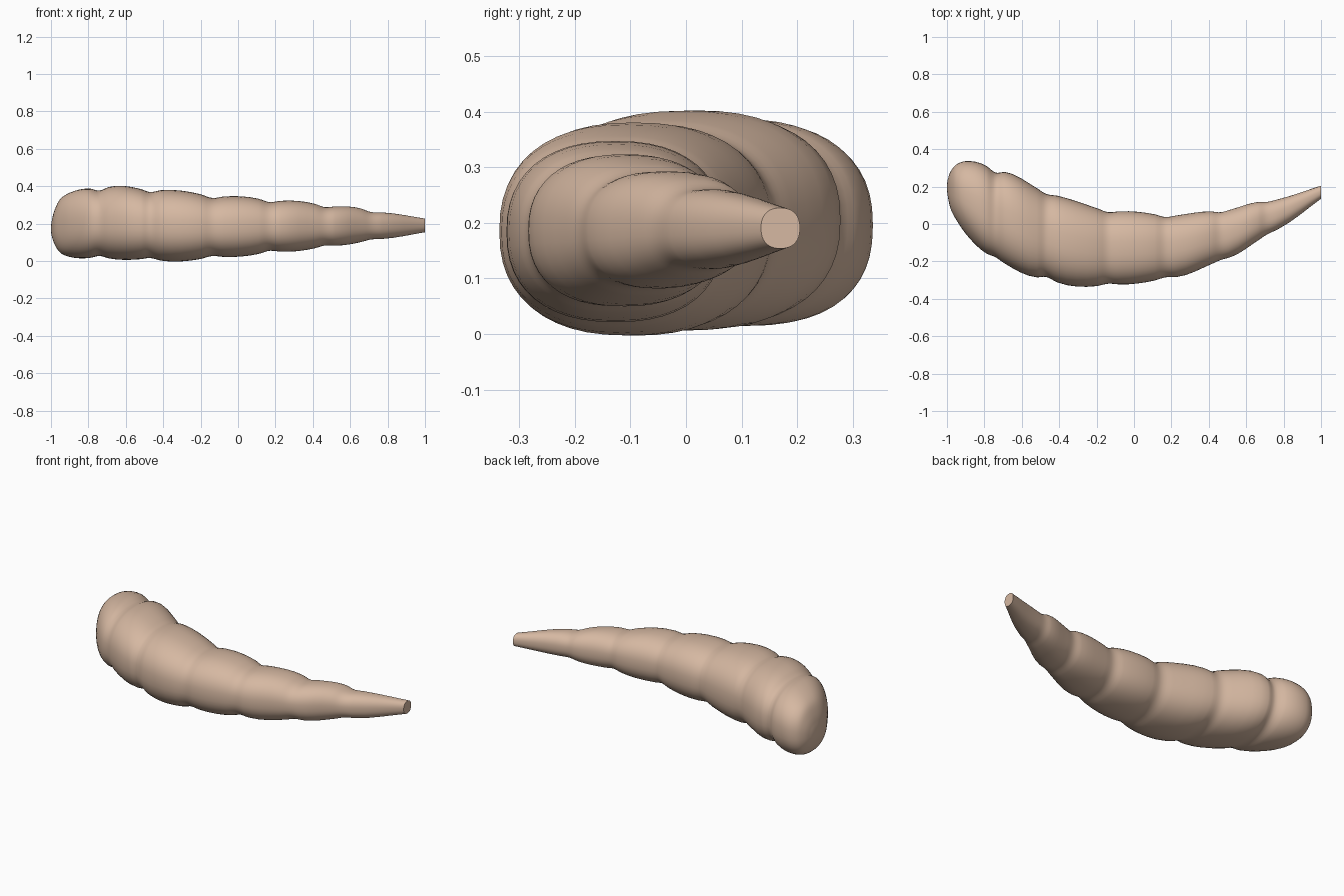
import bpy, bmesh, math
from mathutils import Vector

if "Cube" in bpy.data.objects:
    bpy.data.objects.remove(bpy.data.objects["Cube"])

# Upright slices along the body: x, y min, y max, z min, z max (grooves are the narrow slices)
SLICES = [
    (-0.998, 0.160, 0.230, 0.140, 0.205),
    (-0.980, 0.080, 0.282, 0.088, 0.275),
    (-0.950, 0.022, 0.318, 0.044, 0.332),
    (-0.900, -0.052, 0.336, 0.022, 0.365),
    (-0.790, -0.157, 0.311, 0.017, 0.387),
    (-0.740, -0.178, 0.275, 0.027, 0.377),
    (-0.690, -0.212, 0.278, 0.014, 0.396),
    (-0.520, -0.285, 0.192, 0.010, 0.385),
    (-0.470, -0.283, 0.161, 0.016, 0.369),
    (-0.410, -0.312, 0.151, 0.002, 0.379),
    (-0.200, -0.332, 0.085, 0.011, 0.357),
    (-0.135, -0.319, 0.063, 0.027, 0.337),
    (-0.075, -0.323, 0.068, 0.022, 0.345),
    (0.110, -0.302, 0.052, 0.038, 0.333),
    (0.170, -0.285, 0.037, 0.055, 0.315),
    (0.230, -0.283, 0.046, 0.050, 0.322),
    (0.410, -0.216, 0.067, 0.068, 0.306),
    (0.465, -0.192, 0.063, 0.083, 0.288),
    (0.520, -0.176, 0.078, 0.082, 0.292),
    (0.660, -0.090, 0.117, 0.102, 0.280),
    (0.710, -0.057, 0.118, 0.115, 0.262),
    (0.770, -0.028, 0.132, 0.118, 0.260),
    (1.000, 0.135, 0.205, 0.154, 0.227),
]
SIDES, STEPS, POWER = 48, 4, 2.35


def smooth_rows(rows, steps):
    """Cubic interpolation of the slices, spaced by chord length."""
    p = [Vector(r) for r in rows]
    t = [0.0]
    for a, b in zip(p, p[1:]):
        t.append(t[-1] + (b - a).length)
    n = len(p)
    tan = []
    for i in range(n):
        if i in (0, n - 1):
            j = min(i, n - 2)
            tan.append((p[j + 1] - p[j]) / (t[j + 1] - t[j]))
        else:
            h0, h1 = t[i] - t[i - 1], t[i + 1] - t[i]
            tan.append(((p[i] - p[i - 1]) / h0 * h1 + (p[i + 1] - p[i]) / h1 * h0) / (h0 + h1))
    out = []
    for i in range(n - 1):
        h = t[i + 1] - t[i]
        for k in range(steps):
            s = k / steps
            out.append(p[i] * (2*s**3 - 3*s**2 + 1) + tan[i] * (h * (s**3 - 2*s**2 + s))
                       + p[i + 1] * (3*s**2 - 2*s**3) + tan[i + 1] * (h * (s**3 - s**2)))
    out.append(p[-1])
    return out


def rounded(v):
    return math.copysign(abs(v) ** (2 / POWER), v)


# Segmented curved body
bm = bmesh.new()
rings = []
for x, y0, y1, z0, z1 in smooth_rows(SLICES, STEPS):
    ring = []
    for k in range(SIDES):
        a = math.tau * k / SIDES
        ring.append(bm.verts.new((x, (y0 + y1) / 2 + (y1 - y0) / 2 * rounded(math.cos(a)),
                                  (z0 + z1) / 2 + (z1 - z0) / 2 * rounded(math.sin(a)))))
    rings.append(ring)
for a, b in zip(rings, rings[1:]):
    for k in range(SIDES):
        m = (k + 1) % SIDES
        bm.faces.new((a[k], a[m], b[m], b[k]))

# Rounded blunt end and flat cut tip
pole = bm.verts.new((-1.0, 0.195, 0.172))
for k in range(SIDES):
    bm.faces.new((pole, rings[0][(k + 1) % SIDES], rings[0][k]))
bm.faces.new(rings[-1])
bmesh.ops.recalc_face_normals(bm, faces=bm.faces)

mesh = bpy.data.meshes.new("curved_body")
bm.to_mesh(mesh)
bm.free()
body = bpy.data.objects.new("curved_body", mesh)
bpy.context.collection.objects.link(body)

skin = bpy.data.materials.new("pale tan")
skin.diffuse_color = (0.67, 0.48, 0.36, 1)
skin.use_nodes = True
skin.node_tree.nodes["Principled BSDF"].inputs["Base Color"].default_value = skin.diffuse_color
mesh.materials.append(skin)

bpy.context.view_layer.objects.active = body
body.select_set(True)
bpy.ops.object.shade_smooth_by_angle(angle=math.radians(50))
